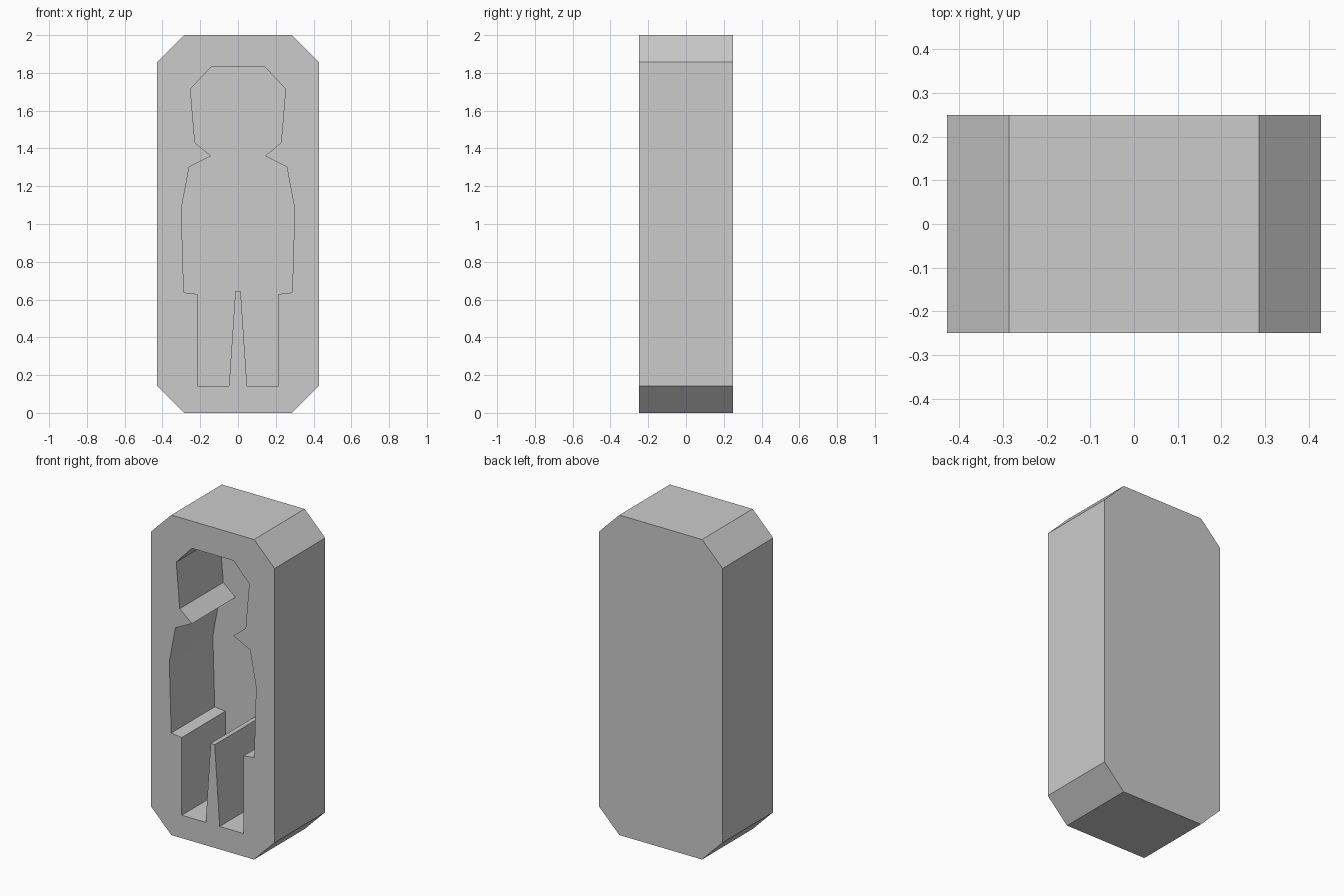
import bpy
import bmesh

if "Cube" in bpy.data.objects:
    bpy.data.objects.remove(bpy.data.objects["Cube"])

DEPTH = 0.5        # block thickness
CAVITY = 0.43      # depth of the recess behind the front face

# Plain grey for the whole block
grey = bpy.data.materials.new("plain grey")
grey.use_nodes = True
colour = (0.6, 0.6, 0.6, 1)
grey.diffuse_color = colour
grey.node_tree.nodes["Principled BSDF"].inputs["Base Color"].default_value = colour


def prism(name, half_outline, y_front, y_back):
    """Mirror a right-hand (x, z) outline across x = 0 and extrude it along y."""
    outline = half_outline + [(-x, z) for x, z in reversed(half_outline)]
    bm = bmesh.new()
    face = bm.faces.new([bm.verts.new((x, y_front, z)) for x, z in outline])
    extruded = bmesh.ops.extrude_face_region(bm, geom=[face], use_keep_orig=True)
    verts = [v for v in extruded["geom"] if isinstance(v, bmesh.types.BMVert)]
    bmesh.ops.translate(bm, verts=verts, vec=(0, y_back - y_front, 0))
    bmesh.ops.recalc_face_normals(bm, faces=bm.faces)
    mesh = bpy.data.meshes.new(name)
    bm.to_mesh(mesh)
    bm.free()
    mesh.materials.append(grey)
    obj = bpy.data.objects.new(name, mesh)
    bpy.context.collection.objects.link(obj)
    return obj


# Block with chamfered corners
block = prism("mould_block",
              [(0.286, 2), (0.428, 1.857), (0.428, 0.143), (0.286, 0)],
              -DEPTH / 2, DEPTH / 2)

# Figure-shaped recess: head, neck, arms, legs
figure = [(0.143, 1.83), (0.252, 1.715), (0.228, 1.43), (0.143, 1.36),
          (0.258, 1.303), (0.3, 1.08), (0.287, 0.637), (0.214, 0.629),
          (0.214, 0.143), (0.048, 0.143), (0.014, 0.645)]
cutter = prism("figure_cutter", figure, -DEPTH, CAVITY - DEPTH / 2)
cutter.hide_render = True

# Cut the recess, then discard the cutter
cut = block.modifiers.new("figure_recess", "BOOLEAN")
cut.operation = "DIFFERENCE"
cut.solver = "EXACT"
cut.object = cutter
bpy.context.view_layer.objects.active = block
block.select_set(True)
bpy.ops.object.modifier_apply(modifier=cut.name)
bpy.data.objects.remove(cutter)
